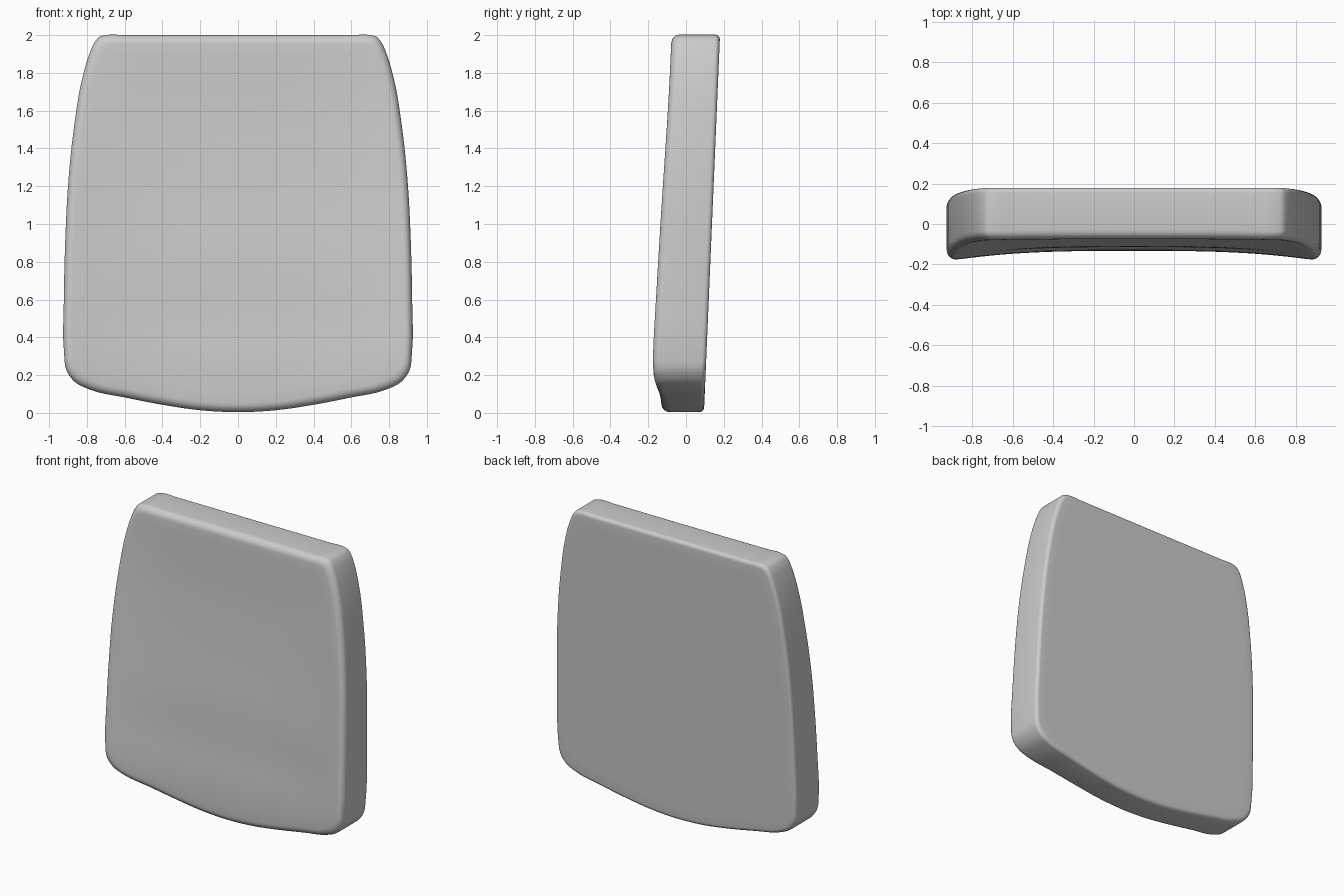
import bpy, bmesh, math
from mathutils import Vector

if "Cube" in bpy.data.objects:
    bpy.data.objects.remove(bpy.data.objects["Cube"])

# Right half of the cushion outline (x, z), from bottom centre to top centre
HALF = [(0, 0.004), (0.2, 0.014), (0.4, 0.043), (0.6, 0.082), (0.78, 0.122), (0.865, 0.165),
        (0.908, 0.225), (0.921, 0.32), (0.922, 0.6), (0.915, 0.9), (0.9, 1.2), (0.87, 1.5),
        (0.82, 1.79), (0.785, 1.905), (0.757, 1.965), (0.735, 1.99), (0.7, 2.0),
        (0.6, 2.0), (0.3, 2.0), (0, 2.0)]
CENTRE = [(0, -0.13), (0.25, -0.135), (0.5, -0.116), (0.75, -0.114), (1.2, -0.088),
          (1.6, -0.073), (2, -0.075)]
EDGE = [(0, -0.18), (0.25, -0.182), (1.2, -0.128), (2, -0.08)]
R_FRONT, R_BACK, MID = 0.045, 0.025, 1.0


def smooth_outline(pts, steps=4):
    """Closed Catmull-Rom curve through the points."""
    out, n = [], len(pts)
    for i in range(n):
        a, b, c, d = (Vector(pts[(i + k) % n]) for k in (-1, 0, 1, 2))
        # centripetal-style tangents keep unevenly spaced points smooth
        l0, l1, l2 = (max((q - p).length, 1e-5) for p, q in ((a, b), (b, c), (c, d)))
        m1 = ((b - a) / l0 * l1 + (c - b) / l1 * l0) / (l0 + l1) * l1
        m2 = ((c - b) / l1 * l2 + (d - c) / l2 * l1) / (l1 + l2) * l1
        for s in range(steps):
            t = s / steps
            out.append(b * (2*t**3 - 3*t**2 + 1) + m1 * (t**3 - 2*t**2 + t)
                       + c * (3*t**2 - 2*t**3) + m2 * (t**3 - t**2))
    return out


def interp(table, z):
    """Eased lookup in a (z, y) table."""
    z = min(max(z, table[0][0]), table[-1][0])
    for (z0, y0), (z1, y1) in zip(table, table[1:]):
        if z <= z1:
            return y0 + (y1 - y0) * (z - z0) / (z1 - z0)


def blur(table, z):
    return sum(interp(table, z + k * 0.04) for k in range(-3, 4)) / 7


def front_y(x, z):
    t = min(abs(x) / 0.9, 1) ** 3
    return blur(CENTRE, z) * (1 - t) + blur(EDGE, z) * t


def back_y(x, z):
    return 0.095 + 0.0425 * z


outline = smooth_outline(HALF + [(-x, z) for x, z in HALF[-2:0:-1]])
bm = bmesh.new()


def ring(inset, surface, radius, sign):
    """Outline shrunk by inset, lying on a surface with a rounded border."""
    s = 1 - inset / 0.95
    g = max(radius - inset, 0)
    drop = radius - math.sqrt(max(radius**2 - g**2, 0))
    verts = []
    for p in outline:
        x, z = p.x * s, MID + (p.y - MID) * s
        verts.append(bm.verts.new((x, surface(x, z) + sign * drop, z)))
    return verts


def insets(radius):
    fillet = [radius * (1 - math.cos(math.radians(a))) for a in range(0, 91, 15)]
    return fillet + [radius + (0.93 - radius) * k / 16 for k in range(1, 17)]


# Rings run from the front centre over the rim to the back centre
rings = [ring(d, front_y, R_FRONT, 1) for d in reversed(insets(R_FRONT))]
rings += [ring(d, back_y, R_BACK, -1) for d in insets(R_BACK)]
n = len(outline)
for a, b in zip(rings, rings[1:]):
    for i in range(n):
        j = (i + 1) % n
        bm.faces.new((a[i], a[j], b[j], b[i]))
bm.faces.new(rings[0])
bm.faces.new(rings[-1])
bmesh.ops.recalc_face_normals(bm, faces=bm.faces[:])

mesh = bpy.data.meshes.new("backrest_cushion")
bm.to_mesh(mesh)
bm.free()
cushion = bpy.data.objects.new("backrest_cushion", mesh)
bpy.context.collection.objects.link(cushion)
bpy.context.view_layer.objects.active = cushion
cushion.select_set(True)
bpy.ops.object.shade_smooth_by_angle(angle=math.radians(35))
